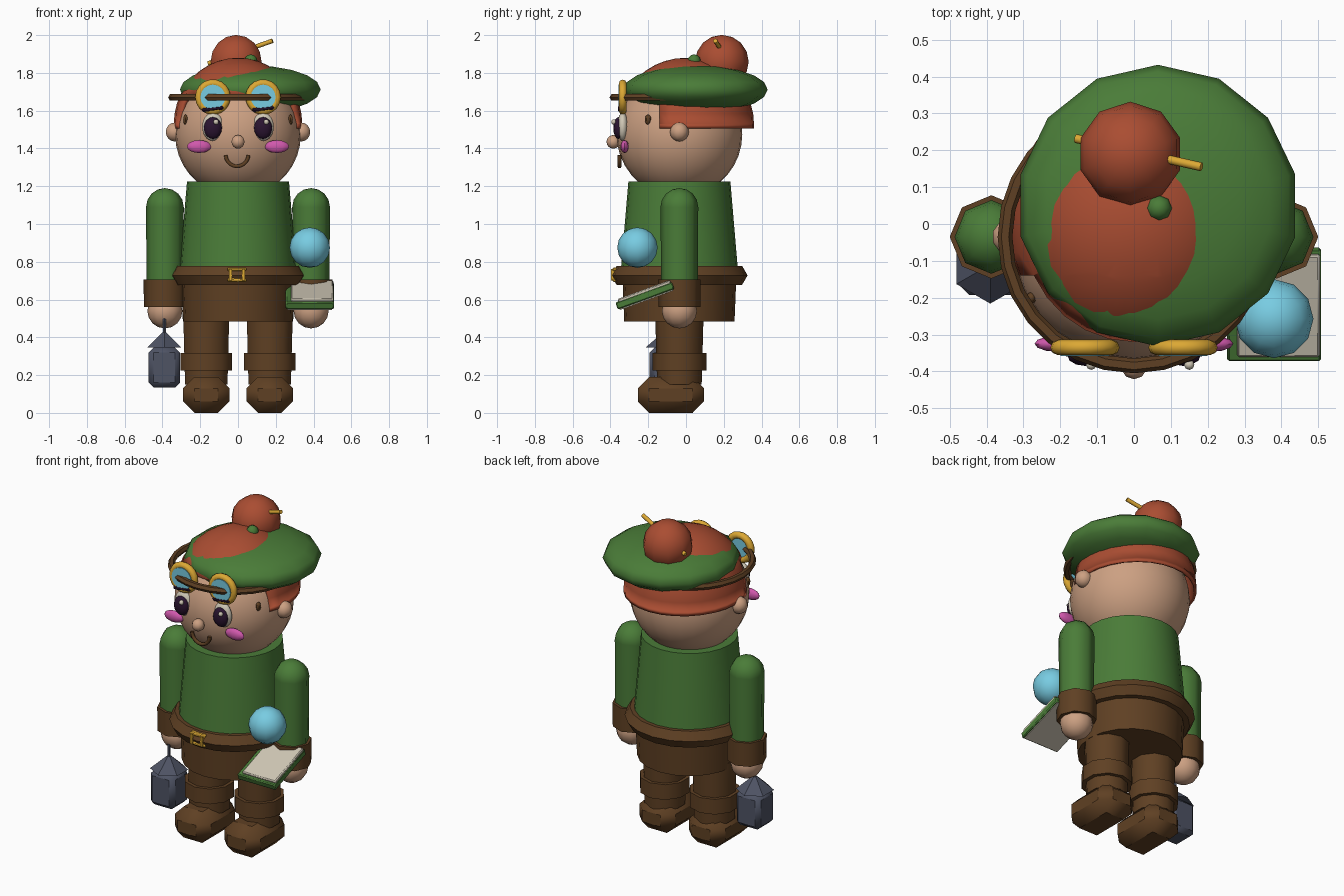
import bpy, bmesh, math
from mathutils import Vector

if "Cube" in bpy.data.objects:
    bpy.data.objects.remove(bpy.data.objects["Cube"])

Y0 = -0.035  # body axis


def mat(name, r, g, b):
    m = bpy.data.materials.new(name)
    lin = [(c / 255 / 12.92 if c < 11 else ((c / 255 + 0.055) / 1.055) ** 2.4) for c in (r, g, b)]
    m.diffuse_color = (*lin, 1)
    m.use_nodes = True
    m.node_tree.nodes["Principled BSDF"].inputs["Base Color"].default_value = m.diffuse_color
    return m


SKIN = mat("skin", 204, 160, 130)
GREEN = mat("cloth green", 74, 124, 56)
RED = mat("rust red", 170, 77, 50)
BROWN = mat("leather brown", 95, 64, 35)
GOLD = mat("gold", 220, 168, 52)
BLUE = mat("sky blue", 120, 204, 226)
CREAM = mat("cream", 208, 200, 182)
DARK = mat("dark plum", 42, 20, 48)
PINK = mat("pink", 208, 88, 172)
SLATE = mat("slate", 78, 83, 100)


def finish(name, m, angle=40):
    o = bpy.context.object
    o.name = name
    o.data.materials.append(m)
    bpy.ops.object.transform_apply(location=False, rotation=True, scale=True)
    bpy.ops.object.shade_smooth_by_angle(angle=math.radians(angle))
    return o


def ball(name, m, loc, r, seg=12, rings=8):
    r = r if isinstance(r, tuple) else (r, r, r)
    bpy.ops.mesh.primitive_uv_sphere_add(segments=seg, ring_count=rings, radius=1, location=loc)
    bpy.context.object.scale = r
    return finish(name, m, 50)


def tube(name, m, x, y, z0, z1, r0, r1, n=12, rot=0):
    bpy.ops.mesh.primitive_cone_add(vertices=n, radius1=r0, radius2=r1, depth=z1 - z0,
                                    location=(x, y, (z0 + z1) / 2), rotation=(0, 0, rot))
    return finish(name, m, 46 if n > 6 else 20)


def rod(name, m, a, b, r, n=8):
    a, b = Vector(a), Vector(b)
    q = (b - a).to_track_quat('Z', 'Y').to_euler()
    bpy.ops.mesh.primitive_cylinder_add(vertices=n, radius=r, depth=(b - a).length,
                                        location=(a + b) / 2, rotation=q)
    return finish(name, m, 46)


def box(name, m, loc, size, rot=(0, 0, 0), bevel=0.0):
    bpy.ops.mesh.primitive_cube_add(size=1, location=loc, rotation=rot)
    bpy.context.object.scale = size
    o = finish(name, m, 20)
    if bevel:
        mod = o.modifiers.new("bevel", 'BEVEL')
        mod.width, mod.segments = bevel, 1
    return o


def ring(name, m, loc, R, r, rot=(0, 0, 0), seg=20, minor=6, sz=1):
    bpy.ops.mesh.primitive_torus_add(major_radius=R, minor_radius=r, major_segments=seg,
                                     minor_segments=minor, location=loc, rotation=rot)
    bpy.context.object.scale = (1, 1, sz)
    return finish(name, m, 50)


# head, ears, nose
ball("head", SKIN, (0, Y0, 1.475), 0.333, 28, 18)
ball("nose", SKIN, (0, -0.385, 1.435), 0.036, 10, 8)

# body
tube("torso", GREEN, 0, Y0, 0.72, 1.225, 0.313, 0.27, 24)
tube("hips", BROWN, 0, Y0, 0.485, 0.73, 0.292, 0.302, 20)
ring("belt", BROWN, (0, Y0, 0.728), 0.303, 0.058, seg=20, minor=6)
for z in (0.703, 0.76):
    box("buckle_bar", GOLD, (-0.006, -0.372, z), (0.1, 0.035, 0.02), bevel=0.006)
for x in (-0.04, 0.028):
    box("buckle_side", GOLD, (x, -0.385, 0.732), (0.016, 0.025, 0.06))

# paired parts
for s, side in ((-1, "left"), (1, "right")):
    ball(side + "_ear", SKIN, (s * 0.335, Y0, 1.487), 0.05, 10, 8)
    # arms
    x = s * 0.387
    ball(side + "_shoulder", GREEN, (x, Y0, 1.09), 0.1, 8, 8)
    tube(side + "_sleeve", GREEN, x, Y0, 0.68, 1.09, 0.097, 0.1, 8)
    tube(side + "_sleeve_cuff", BROWN, x, Y0, 0.56, 0.705, 0.111, 0.113, 8)
    ball(side + "_hand", SKIN, (x, Y0, 0.54), 0.093, 12, 8)
    # legs
    x = s * 0.168
    tube(side + "_trouser_leg", BROWN, x, Y0, 0.15, 0.52, 0.118, 0.128, 10)
    tube(side + "_trouser_cuff", BROWN, x, Y0, 0.225, 0.318, 0.143, 0.143, 10)
    box(side + "_boot", BROWN, (x, -0.08, 0.095), (0.245, 0.35, 0.19), bevel=0.06)
    # face
    x = s * 0.133
    ball(side + "_eye_white", CREAM, (x, -0.335, 1.515), (0.058, 0.03, 0.075), 14, 10)
    ball(side + "_pupil", DARK, (x, -0.357, 1.508), (0.048, 0.028, 0.058), 12, 8)
    ball(side + "_eye_glint", CREAM, (x + 0.017, -0.382, 1.54), 0.014, 8, 6)
    box(side + "_brow", DARK, (x, -0.345, 1.61), (0.115, 0.03, 0.022), (0, -0.12, 0), 0.007)
    ball(side + "_cheek", PINK, (s * 0.206, -0.325, 1.41), (0.064, 0.022, 0.034), 12, 8)
    ball(side + "_sideburn", BROWN, (s * 0.278, -0.2, 1.552), (0.014, 0.018, 0.028), 6, 4)
    # goggles
    ring(side + "_goggle_rim", GOLD, (x, -0.335, 1.672), 0.073, 0.021,
         (math.pi / 2, 0, 0), 18, 8)
    rod(side + "_goggle_lens", BLUE, (x, -0.325, 1.672), (x, -0.358, 1.672), 0.066, 16)
ring("goggle_strap", BROWN, (0, Y0, 1.67), 0.35, 0.02, seg=28, minor=6)

# smiling mouth
cu = bpy.data.curves.new("mouth", 'CURVE')
cu.dimensions, cu.bevel_depth, cu.bevel_resolution, cu.use_fill_caps = '3D', 0.011, 1, True
sp = cu.splines.new('POLY')
sp.points.add(10)
for i, p in enumerate(sp.points):
    a = math.pi * (1 + i / 10)
    p.co = (-0.005 + 0.06 * math.cos(a), -0.352, 1.365 + 0.06 * math.sin(a), 1)
mouth = bpy.data.objects.new("mouth", cu)
cu.materials.append(BROWN)
bpy.context.collection.objects.link(mouth)

# hair dome, open below and cut away over the face
hair = ball("hair", RED, (0, 0, 1.53), (0.34, 0.36, 0.35), 28, 20)
bm = bmesh.new()
bm.from_mesh(hair.data)
for co, no in (((0, 0, 0), (0, 0, 1)), ((0, -0.14, 0), (0, 1, 0)), ((0, 0, 0.16), (0, 0, 1))):
    bmesh.ops.bisect_plane(bm, geom=bm.verts[:] + bm.edges[:] + bm.faces[:],
                           plane_co=co, plane_no=no)
cut = [f for f in bm.faces if f.calc_center_median().z < 0
       or (f.calc_center_median().y < -0.14 and f.calc_center_median().z < 0.16)]
bmesh.ops.delete(bm, geom=cut, context='FACES')
bm.to_mesh(hair.data)
bm.free()
hair.modifiers.new("thickness", 'SOLIDIFY').thickness = 0.025

# beret with pompon, pin and bead
ball("beret", GREEN, (0.065, 0.05, 1.712), (0.382, 0.382, 0.128), 14, 10)
ball("pompon", RED, (-0.01, 0.19, 1.859), 0.142, 10, 8)
rod("hat_pin", GOLD, (-0.158, 0.232, 1.85), (0.183, 0.155, 1.97), 0.012)
ball("hat_bead", GREEN, (0.068, 0.043, 1.863), 0.035, 8, 6)

# lantern
LX, LY = -0.39, -0.11
box("lantern_body", SLATE, (LX, LY, 0.24), (0.165, 0.165, 0.21), bevel=0.025)
tube("lantern_roof", SLATE, LX, LY, 0.345, 0.425, 0.106, 0.012, 6, 0)
rod("lantern_handle", SLATE, (LX, LY, 0.41), (LX, LY, 0.5), 0.009, 6)

# tilted book, cream pages on both faces of a green cover
tilt = math.radians(20)
up = Vector((0, -math.sin(tilt), math.cos(tilt)))
c = Vector((0.38, -0.218, 0.62))
box("book_cover", GREEN, c, (0.255, 0.318, 0.04), (tilt, 0, 0), 0.006)
box("book_pages_top", CREAM, c + up * 0.021 + Vector((0.012, 0.005, 0.002)),
    (0.225, 0.295, 0.024), (tilt, 0, 0), 0.006)
box("book_pages_bottom", CREAM, c - up * 0.02, (0.235, 0.3, 0.012), (tilt, 0, 0))

# floating orb
ball("orb", BLUE, (0.38, -0.257, 0.875), 0.107, 12, 8)
